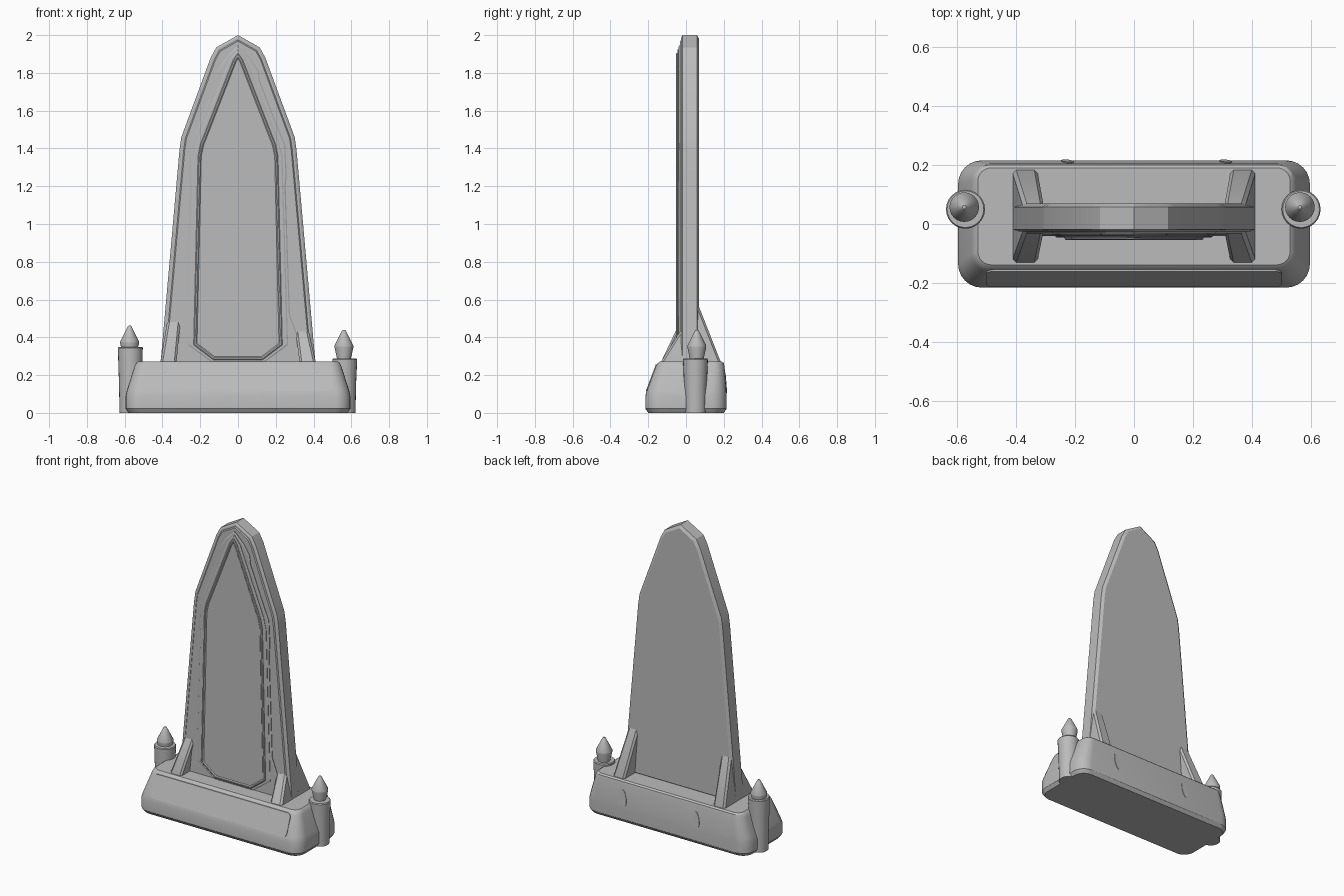
import bpy, bmesh, math
from mathutils import Vector

cube = bpy.data.objects.get("Cube")
if cube:
    bpy.data.objects.remove(cube, do_unlink=True)

stone = bpy.data.materials.new("plain grey")
stone.use_nodes = True
GREY = (0.5, 0.5, 0.5, 1)
stone.diffuse_color = GREY
stone.node_tree.nodes["Principled BSDF"].inputs["Base Color"].default_value = GREY


def loft(name, rings, smooth=30):
    """Skin a list of equal-length closed rings and cap both ends."""
    bm = bmesh.new()
    rows = [[bm.verts.new(p) for p in ring] for ring in rings]
    for a, b in zip(rows, rows[1:]):
        for i in range(len(a)):
            j = (i + 1) % len(a)
            bm.faces.new((a[i], a[j], b[j], b[i]))
    bm.faces.new(rows[0])
    bm.faces.new(rows[-1])
    bmesh.ops.recalc_face_normals(bm, faces=bm.faces)
    mesh = bpy.data.meshes.new(name)
    bm.to_mesh(mesh)
    bm.free()
    ob = bpy.data.objects.new(name, mesh)
    bpy.context.collection.objects.link(ob)
    mesh.materials.append(stone)
    bpy.ops.object.select_all(action='DESELECT')
    ob.select_set(True)
    bpy.context.view_layer.objects.active = ob
    bpy.ops.object.shade_smooth_by_angle(angle=math.radians(smooth))
    return ob


def rounded_rect(x, y0, y1, r, z, n=6):
    pts = []
    for k, (cx, cy) in enumerate([(x - r, y1 - r), (r - x, y1 - r), (r - x, y0 + r), (x - r, y0 + r)]):
        for i in range(n + 1):
            a = math.pi / 2 * (k + i / n)
            pts.append((cx + r * math.cos(a), cy + r * math.sin(a), z))
    return pts


def mirrored(half):
    """Close a right-hand half outline by mirroring it in x."""
    return half + [(-x, z) for x, z in reversed(half) if x > 0]


def inset(outline, d):
    """Move every edge of a counter-clockwise outline inward by d."""
    out = []
    for i, p in enumerate(outline):
        p = Vector(p)
        e1 = (p - Vector(outline[i - 1])).normalized()
        e2 = (Vector(outline[(i + 1) % len(outline)]) - p).normalized()
        n1, n2 = Vector((-e1.y, e1.x)), Vector((-e2.y, e2.x))
        out.append(p + (n1 + n2) * d / (1 + n1.dot(n2)))
    return out


def plate(name, half, levels):
    """Stack insets of an upright outline at (y, inset) levels."""
    outline = mirrored(half)
    return loft(name, [[(x, y, z) for x, z in inset(outline, d)] for y, d in levels], 20)


# Plinth with rounded corners and sloping sides
loft("plinth", [rounded_rect(*r) for r in [
    (0.58, -0.2, 0.2, 0.07, 0), (0.595, -0.215, 0.215, 0.08, 0.022),
    (0.595, -0.215, 0.215, 0.08, 0.09), (0.588, -0.207, 0.214, 0.08, 0.12),
    (0.548, -0.16, 0.204, 0.06, 0.245), (0.54, -0.15, 0.2, 0.055, 0.263),
    (0.528, -0.138, 0.19, 0.045, 0.272)]])

# Sloping plate on the front of the plinth
strip = rounded_rect(0.5, 0.115, 0.255, 0.025, 0)
loft("plinth_front_plate",
     [[(x, -0.207 + (z - 0.12) * 0.376 - lift, z) for x, z, _ in strip] for lift in (-0.01, 0.004)])

# Shallow leaf marks on the back of the plinth
for side, cx in (("left", 0.31), ("right", -0.225)):
    leaf = [(cx + 0.02 * math.cos(a), 0.16 + 0.055 * math.sin(a))
            for a in (math.tau * i / 12 for i in range(12))]
    loft("back_mark_" + side, [[(x + (z - 0.16) * 0.15, y - 0.08 * (z - 0.12), z) for x, z in leaf]
                               for y in (0.208, 0.217)])

# Main upright slab
slab = [(0.41, 0.26), (0.405, 0.32), (0.31, 1.39), (0.3, 1.46), (0.145, 1.88), (0.115, 1.935), (0, 2.0)]
plate("slab", slab, [(0.07, 0.018), (0.058, 0), (-0.018, 0), (-0.026, 0.012), (-0.026, 0.022), (-0.032, 0.028)])

# Backing plate with flared foot and shoulder bulges
backing = [(0.37, 0.265), (0.275, 0.52), (0.252, 1.2), (0.258, 1.26), (0.25, 1.42), (0.2, 1.54),
           (0.115, 1.76), (0.11, 1.81), (0.065, 1.88), (0, 1.945)]
plate("backing_plate", backing, [(-0.02, 0), (-0.036, 0), (-0.04, 0.006)])

# Stepped frame and sunken panel
frame = [(0.14, 0.268), (0.265, 0.36), (0.235, 1.36), (0.215, 1.44), (0.045, 1.87), (0, 1.925)]
plate("panel_frame", frame, [(-0.02, 0), (-0.043, 0), (-0.046, 0.006)])
panel = [(0.13, 0.28), (0.235, 0.36), (0.212, 1.36), (0.2, 1.42), (0.025, 1.87), (0, 1.905)]
plate("centre_panel", panel, [(-0.02, 0), (-0.05, 0), (-0.054, 0.005), (-0.054, 0.012), (-0.049, 0.018)])


def buttress(name, s, foot_y, wall_y, top):
    """Tapered brace from the plinth top up to the slab."""
    def section(x0, x1, y, z, c=0.012):
        d = c if foot_y > wall_y else -c
        return [(s * x0, wall_y, z), (s * x0, y - d, z), (s * (x0 + c), y, z),
                (s * (x1 - c), y, z), (s * x1, y - d, z), (s * x1, wall_y, z)]
    tip_y = wall_y + (foot_y - wall_y) * 0.15
    loft(name, [section(0.325, 0.41, foot_y, 0.26), section(0.325, 0.41, foot_y, 0.275),
                section(0.305, 0.375, tip_y, top)])


for side, s, front_top in (("left", 1, 0.43), ("right", -1, 0.48)):
    buttress("front_buttress_" + side, s, -0.13, -0.015, front_top)
    buttress("back_buttress_" + side, s, 0.182, 0.05, 0.56)


def turned(name, cx, cy, profile, n=24):
    loft(name, [[(cx + r * math.cos(math.tau * i / n), cy + r * math.sin(math.tau * i / n), z)
                 for i in range(n)] for r, z in profile])


# End posts with pointed finials
for side, cx, h in (("left", 0.565, 0.288), ("right", -0.57, 0.35)):
    turned("post_" + side, cx, 0.05, [(0.057, 0), (0.06, 0.15), (0.066, h - 0.006), (0.062, h)])
    t = h if side == "left" else h - 0.04
    turned("finial_" + side, cx - 0.004, 0.057,
           [(0.035, t - 0.03), (0.037, t), (0.05, t + 0.06), (0.05, t + 0.068), (0.01, t + 0.148), (0.006, t + 0.152)])
